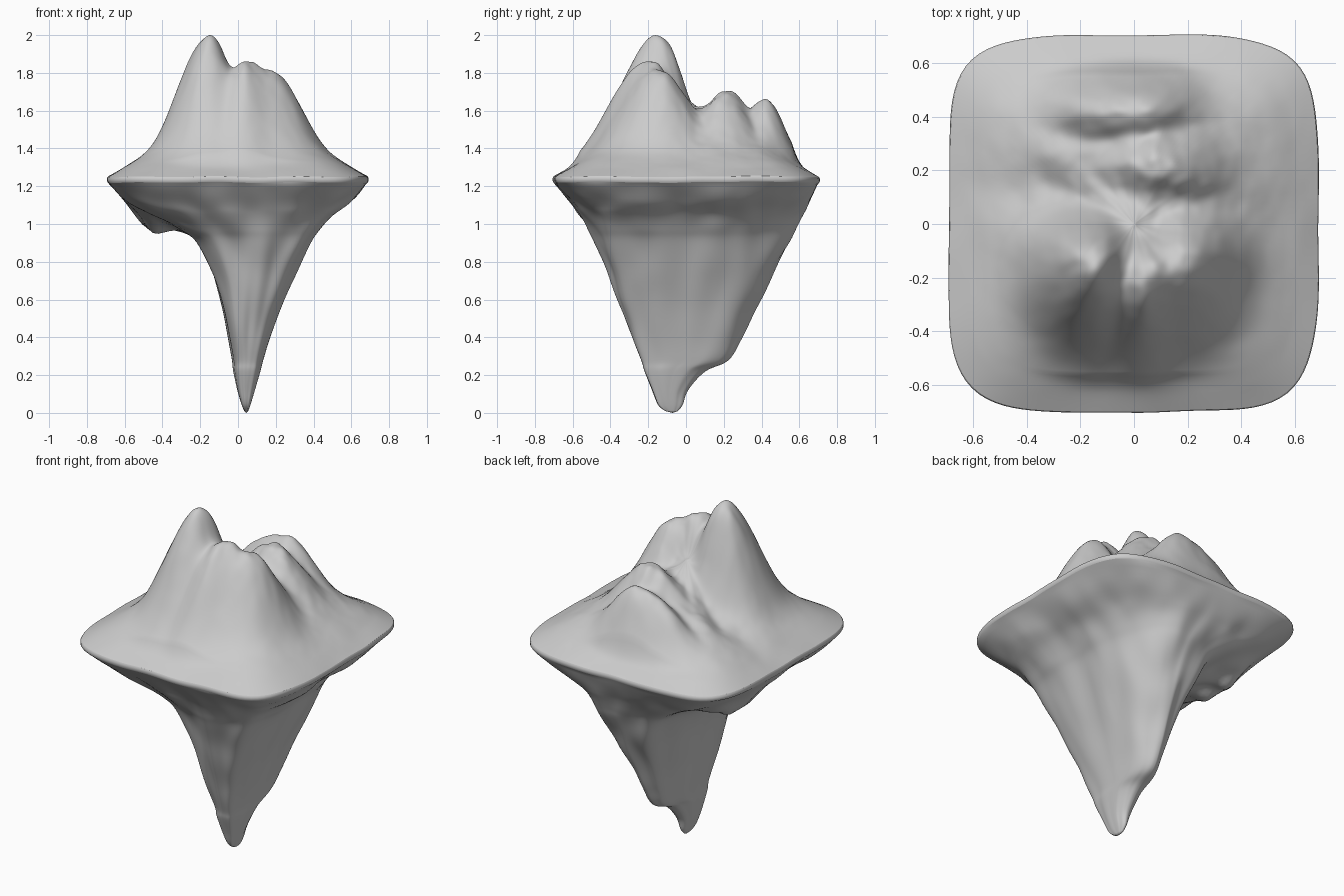
import bpy, bmesh, math
from mathutils import Vector, noise

if "Cube" in bpy.data.objects:
    bpy.data.objects.remove(bpy.data.objects["Cube"])

SEG = 160


def ring_xy(t, x0, x1, y0, y1, n):
    """Point at angle t on a superellipse filling the given extents."""
    c, s = math.cos(t), math.sin(t)
    r = (abs(c) ** n + abs(s) ** n) ** (-1 / n)
    return (x0 + x1) / 2 + (x1 - x0) / 2 * r * c, (y0 + y1) / 2 + (y1 - y0) / 2 * r * s


def rim_xy(t):
    """Slightly wavy rounded-square outline of the island."""
    x, y = ring_xy(t, -.69, .685, -.7, .7, 5)
    w = 1 + .015 * noise.noise(Vector((2.5 * math.cos(t), 2.5 * math.sin(t), 3)))
    return x * w, y * w


def rim_z(t):
    return .008 * noise.noise(Vector((3 * math.cos(t), 3 * math.sin(t), 8)))


def loft(name, rings, cap=None):
    """Skin a list of rings; an optional point closes the last one."""
    bm = bmesh.new()
    vs = [[bm.verts.new(p) for p in r] for r in rings]
    for a, b in zip(vs, vs[1:]):
        for i in range(SEG):
            j = (i + 1) % SEG
            bm.faces.new((a[i], a[j], b[j], b[i]))
    if cap:
        c = bm.verts.new(cap)
        for i in range(SEG):
            bm.faces.new((vs[-1][i], vs[-1][(i + 1) % SEG], c))
    bmesh.ops.recalc_face_normals(bm, faces=bm.faces)
    me = bpy.data.meshes.new(name)
    bm.to_mesh(me)
    bm.free()
    ob = bpy.data.objects.new(name, me)
    bpy.context.collection.objects.link(ob)
    for f in me.polygons:
        f.use_smooth = True
    return ob


angles = [2 * math.pi * i / SEG for i in range(SEG)]

# Mountain: x, y, height, then spread to left, right, front, back
PEAKS = [(-.15, -.14, .75, .175, .13, .22, .14),
         (.05, -.18, .61, .12, .15, .21, .14),
         (.19, -.12, .55, .12, .165, .22, .15),
         (-.01, -.27, .46, .12, .12, .18, .15),
         (.09, .21, .455, .20, .20, .13, .15),
         (.00, .42, .415, .24, .20, .11, .11)]


def height(x, y, edge):
    """Blend of the peaks with a broad straight-sided base."""
    total = 0
    for px, py, h, l, r, f, b in PEAKS:
        dx = (x - px) / (l if x < px else r)
        dy = (y - py) / (f if y < py else b)
        total += (h * math.exp(-(dx * dx + dy * dy) / 2)) ** 5
    fade = min(1, edge / .2)
    h = (total * fade ** 5 + (.41 * edge) ** 5) ** .2
    # shallow gully left of the centre
    h -= .05 * math.exp(-((x + .3) / .14) ** 2 / 2 - ((y - .13) / .07) ** 2 / 2)
    a = math.atan2(y, x)
    gully = noise.noise(Vector((3.5 * math.cos(a), 3.5 * math.sin(a), 1.5 * edge)))
    gully *= min(1, (1 - edge) / .5)
    bump = noise.fractal(Vector((x * 5, y * 5, 2)), .9, 2, 3)
    back = .4 + .6 * min(1, max(0, (y + .25) / .4))
    return h + back * h * (.07 * gully + .07 * bump)


top = []
for k in range(70):
    s = 1 - k / 70
    top.append([])
    for t in angles:
        x, y = (c * s for c in rim_xy(t))
        top[-1].append([x, y, height(x, y, 1 - s)])
peak = max(p[2] for r in top for p in r)
for k, r in enumerate(top):
    for t, p in zip(angles, r):
        p[2] = 1.25 + .75 * p[2] / peak + rim_z(t) * max(0, 1 - k / 8)
loft("mountain", top, (0, 0, 1.25 + .75 * height(0, 0, 1) / peak))

# Thin rounded rim band
band = []
for z, s in ((1.25, 1), (1.243, 1.006), (1.228, 1.006), (1.22, 1)):
    band.append([(rim_xy(t)[0] * s, rim_xy(t)[1] * s, z + rim_z(t)) for t in angles])
loft("rim", band)

# Underside: z, left, right, front, back, squareness of each section
SECTIONS = [(1.22, -.69, .685, -.70, .70, 5), (1.12, -.59, .59, -.61, .65, 3.2),
            (1.05, -.45, .50, -.56, .615, 2.6), (.97, -.30, .43, -.51, .58, 2.35),
            (.90, -.21, .38, -.47, .55, 2.3), (.75, -.135, .31, -.41, .475, 2.3),
            (.55, -.08, .225, -.335, .36, 2.3), (.40, -.05, .17, -.28, .29, 2.2),
            (.28, -.03, .135, -.235, .22, 2.1), (.22, -.025, .12, -.22, .10, 2),
            (.12, -.005, .09, -.18, .01, 2), (.04, .02, .065, -.145, -.02, 2),
            (.005, .035, .052, -.10, -.05, 2)]


def spline(p, q, r, s, u):
    """Smooth interpolation between q and r."""
    return .5 * (2 * q + (r - p) * u + (2 * p - 5 * q + 4 * r - s) * u * u
                 + (3 * q - p - 3 * r + s) * u ** 3)


under = []
last = len(SECTIONS) - 1
for i in range(last):
    four = [SECTIONS[min(last, max(0, i + d))] for d in (-1, 0, 1, 2)]
    for k in range(6):
        z, *ext, n = [spline(*v, k / 6) for v in zip(*four)]
        fade = min(1, (1.22 - z) / .15)
        cx, cy = (ext[0] + ext[1]) / 2, (ext[2] + ext[3]) / 2
        ring = []
        for t in angles:
            # the front half is squarer than the back
            x, y = ring_xy(t, *ext, n + 1.6 * fade * max(0, -math.sin(t))) if under else rim_xy(t)
            flute = noise.noise(Vector((2.6 * math.cos(t), 2.6 * math.sin(t), 1.8 * z)))
            fine = noise.noise(Vector((x * 7, y * 7, 3 * z)))
            w = 1 + fade * (.07 * flute + .05 * fine)
            x, y = cx + (x - cx) * w, cy + (y - cy) * w
            # hanging lump on the left side
            lump = math.exp(-((x + .45) / .075) ** 2 / 2 - ((y - .16) / .17) ** 2 / 2)
            dz = .10 * lump * (1 + .5 * noise.noise(Vector((x * 9, y * 9, 5))))
            ring.append((x, y, z - fade * dz + rim_z(t) * (1 - fade)))
        under.append(ring)
loft("rock_underside", under, (.043, -.07, 0))
